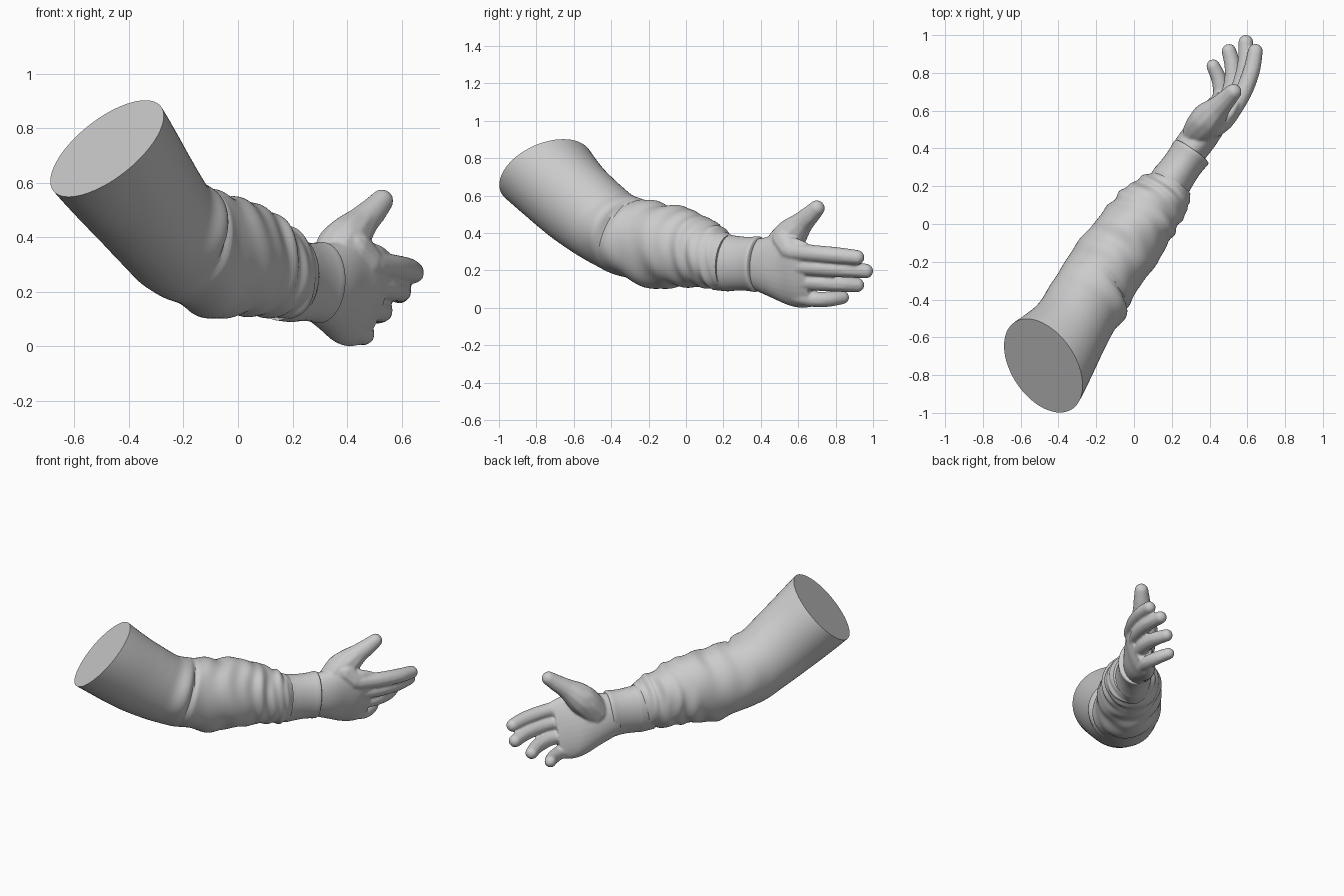
import bpy, bmesh, math
from mathutils import Vector

if "Cube" in bpy.data.objects:
    bpy.data.objects.remove(bpy.data.objects["Cube"])

grey = bpy.data.materials.new("plain_grey")
grey.diffuse_color = (0.6, 0.6, 0.6, 1)
grey.use_nodes = True
grey.node_tree.nodes["Principled BSDF"].inputs["Base Color"].default_value = grey.diffuse_color

H = Vector((0.575, 0.818, 0))      # heading of the forearm seen from above
P = Vector((0.818, -0.575, 0))     # sideways from the forearm
UP = Vector((0, 0, 1))


def finish(bm, name):
    bmesh.ops.recalc_face_normals(bm, faces=bm.faces)
    me = bpy.data.meshes.new(name)
    bm.to_mesh(me)
    bm.free()
    ob = bpy.data.objects.new(name, me)
    bpy.context.collection.objects.link(ob)
    me.materials.append(grey)
    bpy.ops.object.select_all(action='DESELECT')
    ob.select_set(True)
    bpy.context.view_layer.objects.active = ob
    bpy.ops.object.shade_smooth_by_angle(angle=math.radians(40))
    return ob


def spline(rows, t):
    """Smooth interpolation through rows of numbers."""
    i = min(int(t), len(rows) - 2)
    f = t - i
    a, b, c, d = (rows[max(0, min(len(rows) - 1, i + k))] for k in (-1, 0, 1, 2))
    return [0.5 * (2 * q + (r - p) * f + (2 * p - 5 * q + 4 * r - s) * f * f
                   + (3 * q - p - 3 * r + s) * f ** 3)
            for p, q, r, s in zip(a, b, c, d)]


def loft(bm, rows, steps, sides, shape=None):
    """Rows: centre xyz, normal xyz, half width, half height."""
    rings = []
    n = (len(rows) - 1) * steps
    for k in range(n + 1):
        t = k / steps
        v = spline(rows, t)
        c, nor = Vector(v[:3]), Vector(v[3:6]).normalized()
        side = nor.cross(UP).normalized()
        up = side.cross(nor)
        ring = []
        for j in range(sides):
            a = 2 * math.pi * j / sides
            d = shape(t, a) if shape else 0
            ring.append(bm.verts.new(c + side * math.cos(a) * (v[6] + d)
                                     + up * math.sin(a) * (v[7] + d)))
        rings.append(ring)
    for r, q in zip(rings, rings[1:]):
        for j in range(sides):
            m = (j + 1) % sides
            bm.faces.new((r[j], r[m], q[m], q[j]))
    bm.faces.new(rings[0])
    bm.faces.new(rings[-1])


def station(s, c, z, pitch, hw, hh):
    p = H * s + P * c
    n = H * math.cos(math.radians(pitch)) + UP * math.sin(math.radians(pitch))
    return (p.x, p.y, z, *n, hw, hh)


# Sleeve: shoulder opening, elbow, forearm
sleeve_rows = [
    (-0.48, -0.750, 0.725, 0.60, 0.40, -0.69, 0.276, 0.245),
    (-0.345, -0.565, 0.545, 0.52, 0.62, -0.58, 0.216, 0.230),
    station(-0.42, 0.022, 0.40, -22, 0.206, 0.212),
    station(-0.17, 0.018, 0.335, -8, 0.200, 0.228),
    station(0.015, 0.022, 0.318, -8, 0.188, 0.207),
    station(0.14, 0.024, 0.290, -8, 0.172, 0.182),
    station(0.24, 0.042, 0.262, -6, 0.143, 0.162),
    station(0.30, 0.045, 0.247, -6, 0.108, 0.142),
]


def folds(t, a):
    k = max(0, min(1, (t - 1.3) / 1.2)) * max(0, min(1, (6.6 - t) / 0.5))
    d = 0.004 * math.sin(5.5 * t + 2.2 * math.sin(a + 0.6) + 1.3 * math.cos(2 * a))
    d += 0.005 * math.sin(9 * t + 2 * math.cos(a) + math.sin(3 * a)) * math.sin(a + t)
    d += 0.003 * math.sin(3 * a + 4 * t)
    # overhanging crease on the inside of the elbow
    w = max(0, math.cos(a - 0.35)) ** 1.5
    u = t - 2.25 + 0.15 * math.cos(a)
    lip = 0.018 * math.exp(-((u + 0.22) / 0.2) ** 2) - 0.022 * math.exp(-(u / 0.07) ** 2)
    return k * d + w * lip


bm = bmesh.new()
loft(bm, sleeve_rows, 20, 64, folds)
finish(bm, "sleeve")

# Wrist cuff with a slightly rolled rim
cuff_rows = [station(s, 0.030, 0.237 - 0.03 * (s - 0.38), -4, 0.107 + e, 0.147 + e)
             for s, e in ((0.22, 0), (0.30, 0.004), (0.33, 0.001), (0.39, -0.003),
                          (0.44, -0.002), (0.475, 0.002), (0.49, 0), (0.495, -0.012))]
bm = bmesh.new()
loft(bm, cuff_rows, 4, 48)
finish(bm, "cuff")

# Hand: palm, thumb and fingers fused into one skin
bm = bmesh.new()
palm_rows = [
    (0.27, 0.36, 0.235, 0.57, 0.82, -0.06, 0.094, 0.132),
    (0.345, 0.46, 0.218, 0.57, 0.82, -0.06, 0.094, 0.164),
    (0.405, 0.54, 0.200, 0.60, 0.80, -0.08, 0.084, 0.186),
    (0.460, 0.60, 0.187, 0.60, 0.80, -0.08, 0.072, 0.188),
    (0.505, 0.660, 0.178, 0.60, 0.80, -0.08, 0.052, 0.172),
]
loft(bm, palm_rows, 6, 32)
# lean the palm so its lower edge sits further to the left
for v in bm.verts:
    k = max(0, min(1, (v.co.y - 0.35) / 0.25))
    v.co += P * (v.co.z - 0.2) * 0.28 * k


def limb(points, radii):
    """Rounded chain of tapered segments."""
    n = 14
    pts = [(*p, r) for p, r in zip(points, radii)]
    for k in range(n * (len(pts) - 1) + 1):
        v = spline(pts, k / n)
        geo = bmesh.ops.create_icosphere(bm, subdivisions=2, radius=v[3])
        bmesh.ops.translate(bm, verts=geo['verts'], vec=v[:3])


# thumb with its fleshy base and the web towards the index finger
limb([(0.345, 0.48, 0.28), (0.385, 0.545, 0.370), (0.447, 0.615, 0.448),
      (0.495, 0.665, 0.497), (0.527, 0.700, 0.533)],
     [0.090, 0.094, 0.064, 0.052, 0.044])
limb([(0.42, 0.53, 0.36), (0.475, 0.555, 0.31)], [0.075, 0.06])
# index, middle, ring and little finger
fingers = [
    ((0.500, 0.570, 0.300), (0.575, 0.69, 0.290), (0.622, 0.81, 0.280), (0.643, 0.915, 0.270)),
    ((0.490, 0.60, 0.222), (0.555, 0.71, 0.215), (0.590, 0.84, 0.207), (0.592, 0.962, 0.197)),
    ((0.460, 0.60, 0.142), (0.512, 0.71, 0.136), (0.523, 0.82, 0.129), (0.503, 0.915, 0.122)),
    ((0.420, 0.59, 0.064), (0.458, 0.68, 0.047), (0.450, 0.765, 0.047), (0.419, 0.836, 0.056)),
]
for path, r in zip(fingers, (0.047, 0.047, 0.046, 0.043)):
    limb(path, [r * 1.05, r, r * 0.97, r * 0.87])

hand = finish(bm, "hand")
rem = hand.modifiers.new("fuse", 'REMESH')
rem.mode = 'VOXEL'
rem.voxel_size = 0.0065
rem.use_smooth_shade = True
smooth = hand.modifiers.new("soften", 'SMOOTH')
smooth.factor = 0.5
smooth.iterations = 9
